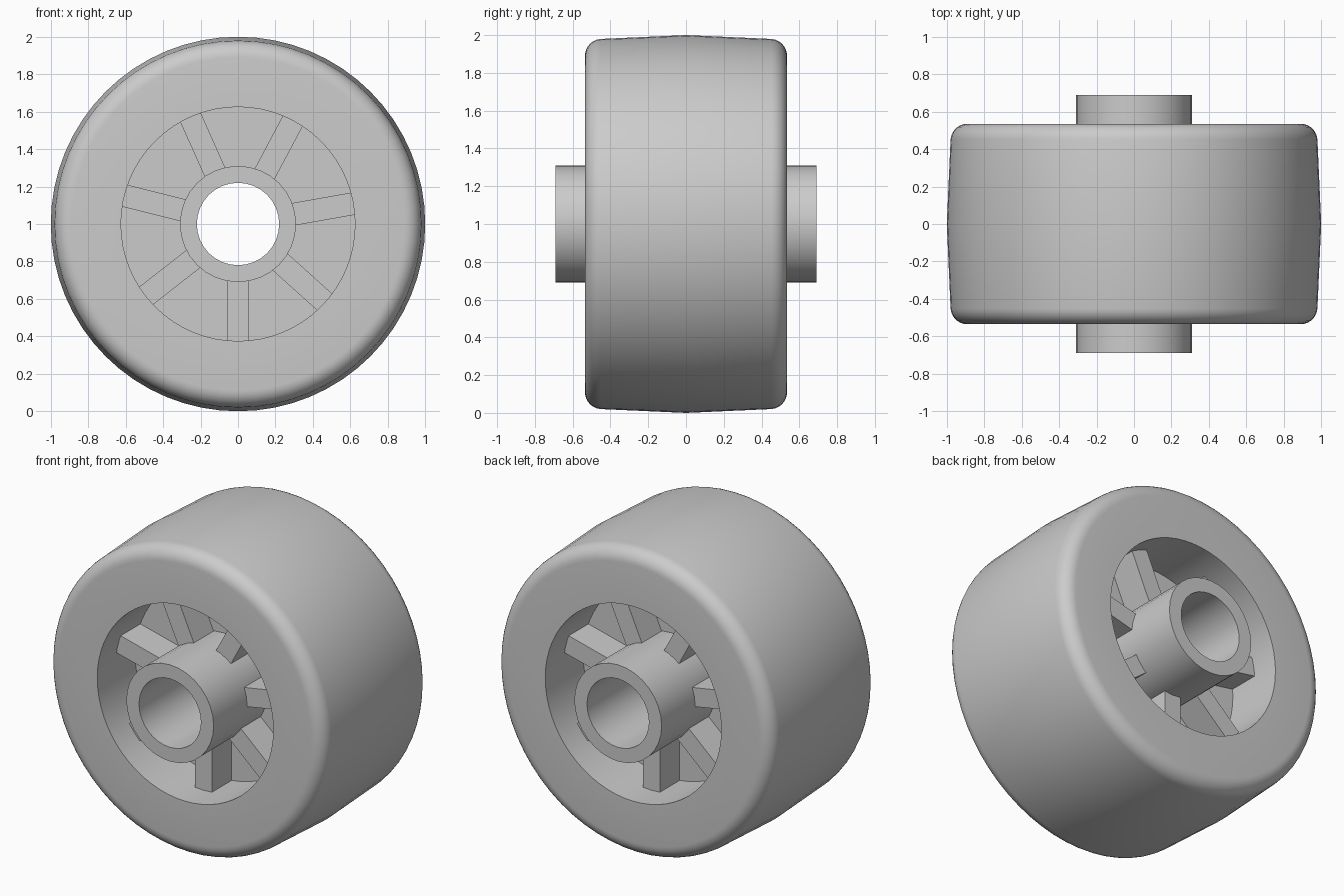
import bpy, bmesh
from math import sin, cos, pi, radians
from mathutils import Matrix, Vector

cube = bpy.data.objects.get("Cube")
if cube:
    bpy.data.objects.remove(cube, do_unlink=True)

grey = bpy.data.materials.new("plain_grey")
grey.use_nodes = True
colour = (0.6, 0.6, 0.6, 1)
grey.diffuse_color = colour
grey.node_tree.nodes["Principled BSDF"].inputs["Base Color"].default_value = colour

CENTRE = Vector((0, 0, 1))
HALF_WIDTH, RECESS_R, WEB_Y, RIB_Y = 0.535, 0.625, 0.15, 0.35
HUB_R, BORE_R, HUB_Y = 0.31, 0.22, 0.69


def finish(name, bm):
    bmesh.ops.recalc_face_normals(bm, faces=bm.faces)
    mesh = bpy.data.meshes.new(name)
    bm.to_mesh(mesh)
    bm.free()
    mesh.materials.append(grey)
    obj = bpy.data.objects.new(name, mesh)
    obj.location = CENTRE
    bpy.context.collection.objects.link(obj)
    bpy.ops.object.select_all(action="DESELECT")
    obj.select_set(True)
    bpy.context.view_layer.objects.active = obj
    bpy.ops.object.shade_smooth_by_angle(angle=radians(30))
    return obj


def lathe(name, profile, segments):
    """Turn a closed (radius, y) profile around the y axis."""
    bm = bmesh.new()
    rings = []
    for i in range(segments):
        a = 2 * pi * i / segments
        rings.append([bm.verts.new((r * sin(a), y, r * cos(a))) for r, y in profile])
    n = len(profile)
    for i, ring in enumerate(rings):
        nxt = rings[(i + 1) % segments]
        for j in range(n):
            k = (j + 1) % n
            bm.faces.new((ring[j], ring[k], nxt[k], nxt[j]))
    return finish(name, bm)


# Crowned tread with rounded shoulders, recessed sides and a central web
fillet = 0.09
shoulder = [(0.98 - fillet + fillet * cos(t), HALF_WIDTH - fillet + fillet * sin(t))
            for t in (radians(4 + 86 * i / 7) for i in range(8))]
half = shoulder + [(RECESS_R, HALF_WIDTH), (RECESS_R, WEB_Y), (HUB_R - 0.04, WEB_Y)]
other_half = [(r, -y) for r, y in reversed(half)]
lathe("wheel_body", [(1.0, 0)] + half + other_half, 64)

# Hub tube
lathe("hub", [(BORE_R, -HUB_Y), (HUB_R, -HUB_Y), (HUB_R, HUB_Y), (BORE_R, HUB_Y)], 32)

# Seven radial ribs on each side of the web
r_in, r_out = HUB_R - 0.03, RECESS_R + 0.02
for side, turn in (("front", 0), ("back", pi)):
    bm = bmesh.new()
    for i in range(7):
        place = (Matrix.Rotation(turn, 4, "Z")
                 @ Matrix.Rotation(radians(90 + 52 * i), 4, "Y")
                 @ Matrix.Translation(((r_in + r_out) / 2, -(RIB_Y + WEB_Y - 0.02) / 2, 0))
                 @ Matrix.Diagonal((r_out - r_in, RIB_Y - WEB_Y + 0.02, 0.12, 1)))
        bmesh.ops.create_cube(bm, size=1, matrix=place)
    finish(side + "_ribs", bm)
